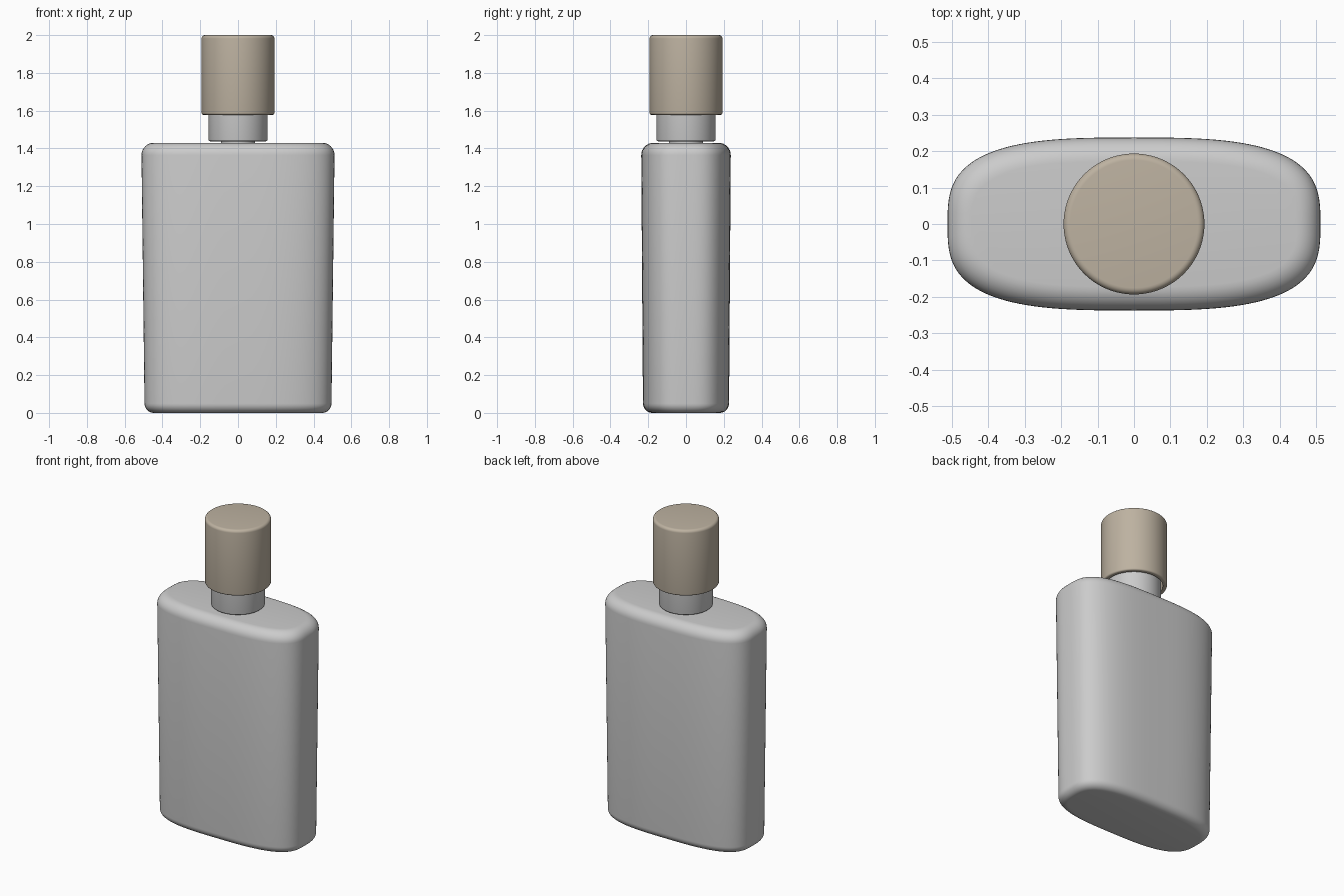
import bpy
import bmesh
from math import cos, sin, pi, copysign, radians

if "Cube" in bpy.data.objects:
    bpy.data.objects.remove(bpy.data.objects["Cube"], do_unlink=True)


def material(name, rgb):
    m = bpy.data.materials.new(name)
    m.use_nodes = True
    m.diffuse_color = (*rgb, 1)
    m.node_tree.nodes["Principled BSDF"].inputs["Base Color"].default_value = (*rgb, 1)
    return m


def loft(name, rings, mat, segments=96, power=2.0):
    """Stack superellipse rings (half x, half y, z) and close both ends."""
    bm = bmesh.new()
    loops = []
    for rx, ry, z in rings:
        loop = []
        for i in range(segments):
            a = 2 * pi * i / segments
            c, s = cos(a), sin(a)
            x = copysign(abs(c) ** (2 / power), c) * rx
            y = copysign(abs(s) ** (2 / power), s) * ry
            loop.append(bm.verts.new((x, y, z)))
        loops.append(loop)
    for low, high in zip(loops, loops[1:]):
        for i in range(segments):
            j = (i + 1) % segments
            bm.faces.new((low[i], low[j], high[j], high[i]))
    bm.faces.new(loops[0][::-1])
    bm.faces.new(loops[-1])
    bmesh.ops.recalc_face_normals(bm, faces=bm.faces)
    mesh = bpy.data.meshes.new(name)
    bm.to_mesh(mesh)
    bm.free()
    mesh.materials.append(mat)
    obj = bpy.data.objects.new(name, mesh)
    bpy.context.collection.objects.link(obj)
    bpy.ops.object.select_all(action="DESELECT")
    obj.select_set(True)
    bpy.context.view_layer.objects.active = obj
    bpy.ops.object.shade_smooth_by_angle(angle=radians(35))
    return obj


def arc(r, steps=8):
    """Inset and height along a quarter round, from flat end to side wall."""
    return [(r * (1 - sin(a)), r * (1 - cos(a)))
            for a in (pi / 2 * k / steps for k in range(steps + 1))]


def round_profile(points):
    return [(r, r, z) for r, z in points]


glass = material("frosted grey", (0.60, 0.60, 0.60))
beige = material("warm beige", (0.51, 0.445, 0.355))

# Body: soft rectangular section, flaring slightly toward the shoulders
foot = [(0.495 - d, 0.228 - d, 0.004 + h) for d, h in arc(0.05)]
shoulder = [(0.511 - d, 0.237 - d, 1.43 - h) for d, h in reversed(arc(0.065))]
loft("bottle_body", foot + shoulder, glass, 128, 3.1)

# Narrow neck below the collar
loft("neck", round_profile([(0.09, 1.40), (0.09, 1.46)]), glass)

# Collar, running up inside the cap
collar = [(0.157 - d, 1.438 + h) for d, h in arc(0.008, 3)]
loft("collar", round_profile(collar + [(0.157, 1.70)]), glass)

# Cap: rounded rim and crown, hollow underneath
rim = [(0.193 - d, 1.578 + h) for d, h in arc(0.01, 4)]
crown = [(0.193 - d, 2.0 - h) for d, h in reversed(arc(0.018, 6))]
loft("cap", round_profile([(0.168, 1.70), (0.168, 1.578)] + rim + crown), beige)

# Stand the foot on the floor
body = bpy.data.objects["bottle_body"]
for v in body.data.vertices:
    if v.co.z < 0.1:
        v.co.z -= 0.004
